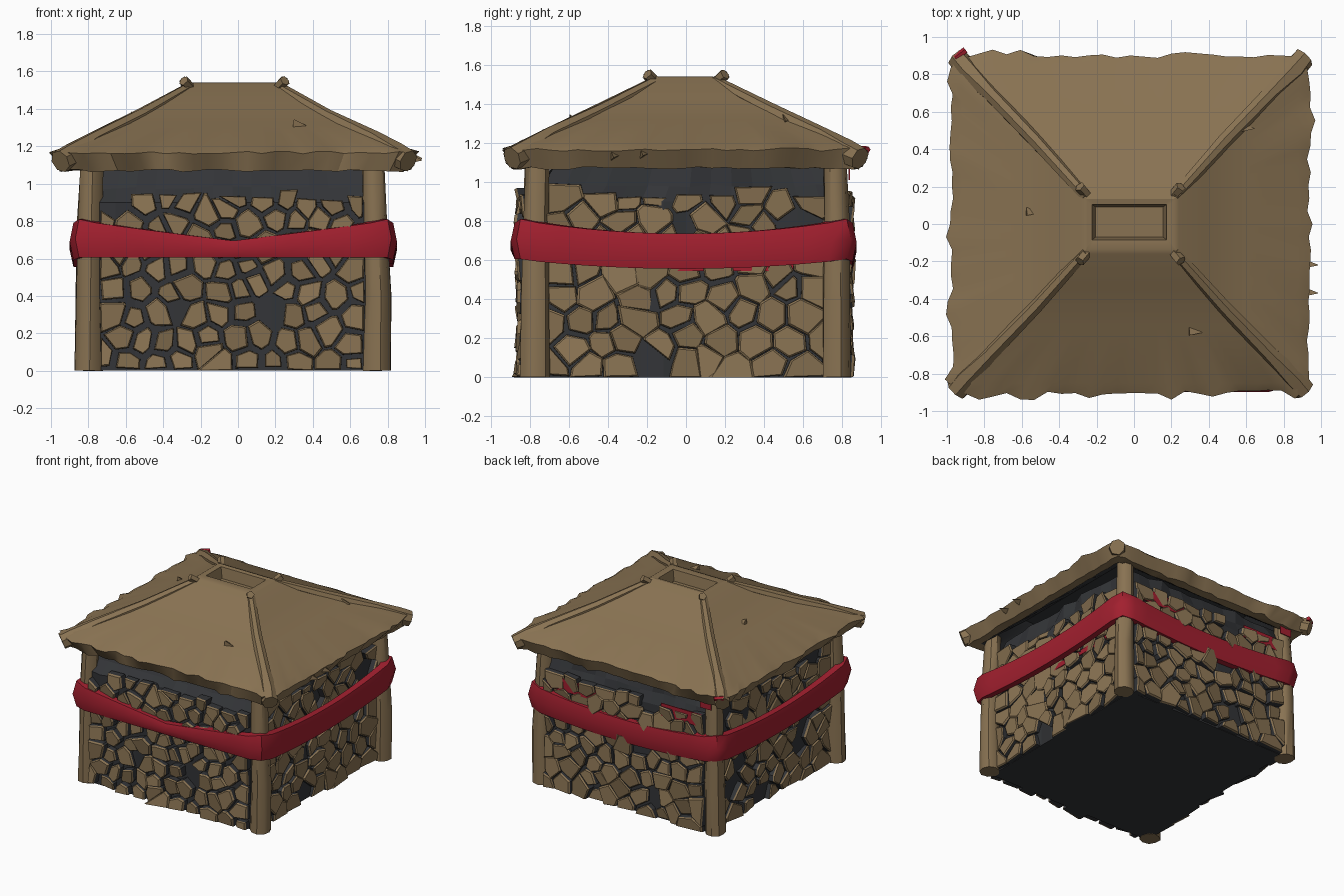
import bpy, bmesh, math, random
from mathutils import Vector, Matrix

random.seed(4)
cube = bpy.data.objects.get("Cube")
if cube:
    bpy.data.objects.remove(cube, do_unlink=True)


def material(name, rgb):
    m = bpy.data.materials.new(name)
    m.use_nodes = True
    m.diffuse_color = (*rgb, 1)
    m.node_tree.nodes["Principled BSDF"].inputs["Base Color"].default_value = (*rgb, 1)
    return m


BROWN = material("straw brown", (0.25, 0.17, 0.085))
DARK = material("dark charcoal", (0.033, 0.035, 0.039))
RED = material("cloth red", (0.36, 0.014, 0.028))


def finish(name, bm, mats, smooth=None):
    bmesh.ops.recalc_face_normals(bm, faces=bm.faces)
    mesh = bpy.data.meshes.new(name)
    bm.to_mesh(mesh)
    bm.free()
    for m in mats:
        mesh.materials.append(m)
    ob = bpy.data.objects.new(name, mesh)
    bpy.context.collection.objects.link(ob)
    if smooth:
        bpy.ops.object.select_all(action='DESELECT')
        ob.select_set(True)
        bpy.context.view_layer.objects.active = ob
        bpy.ops.object.shade_smooth_by_angle(angle=math.radians(smooth))
    return ob


def ring(cx, cy, hx, hy, z, n=14, jitter=0.0, zjit=0.0, trim=0.0):
    """Rectangular loop of points; z may be a function of side and position."""
    pts = []
    for side in range(4):
        for i in range(n):
            t = -1 + 2 * i / n
            u, v = [(t, -1), (1, t), (-t, 1), (-1, -t)][side]
            out = random.uniform(-jitter, jitter) if i else -trim
            if jitter and i and random.random() < 0.1:
                out += 0.03
            dx = out * u if abs(u) == 1 else 0
            dy = out * v if abs(v) == 1 else 0
            h = z(side, t) if callable(z) else z
            pts.append(Vector((cx + u * hx + dx, cy + v * hy + dy,
                               h + random.uniform(-zjit, zjit))))
    return pts


def loft(name, rings, mats, strip_mats, cap_first=None, cap_last=None, closed=False, smooth=None):
    bm = bmesh.new()
    loops = [[bm.verts.new(p) for p in r] for r in rings]
    pairs = list(zip(loops, loops[1:])) + ([(loops[-1], loops[0])] if closed else [])
    for (a, b), mi in zip(pairs, strip_mats):
        for i in range(len(a)):
            j = (i + 1) % len(a)
            bm.faces.new((a[i], a[j], b[j], b[i])).material_index = mi
    for cap, loop in ((cap_first, loops[0]), (cap_last, loops[-1])):
        if cap is not None:
            bm.faces.new(loop).material_index = cap
    return finish(name, bm, mats, smooth)


def pole(name, path, radii, sides=9, mat=BROWN):
    """Tapered, slightly uneven log along a path."""
    path = [Vector(p) for p in path]
    q = (path[-1] - path[0]).to_track_quat('Z', 'Y')
    rings = []
    for p, r in zip(path, radii):
        rings.append([p + q @ Vector((math.cos(a), math.sin(a), 0)) * r * random.uniform(0.93, 1.07)
                      for a in (2 * math.pi * k / sides for k in range(sides))])
    return loft(name, rings, [mat], [0] * (len(path) - 1), 0, 0, smooth=40)


# Dark core, heaped up to the roof
CX = -0.03
loft("dark_core", [ring(CX, 0, 0.73, 0.80, 0), ring(CX, 0, 0.73, 0.80, 0.90, jitter=0.01),
                   ring(CX, 0.02, 0.72, 0.75, 0.98, jitter=0.01, zjit=0.01),
                   ring(CX, 0.03, 0.70, 0.70, 1.085, jitter=0.01)],
     [DARK], [0, 0, 0], 0, 0)


def clip(poly, p, n):
    """Keep the part of a 2D polygon behind the line through p with normal n."""
    out = []
    for a, b in zip(poly, poly[1:] + poly[:1]):
        da, db = (a - p).dot(n), (b - p).dot(n)
        if da <= 0:
            out.append(a)
        if da * db < 0:
            out.append(a.lerp(b, da / (da - db)))
    return out


def stone_wall(name, half, cols, rows, frame, fill, depth, missing):
    """Irregular stones with dark flanks, from cells around jittered points."""
    w, h = 2 * half / cols, 0.97 / rows
    seeds = [Vector((-half + (c + 0.5 + 0.25 * (r % 2 * 2 - 1) + random.uniform(-.38, .38)) * w,
                     (r + 0.5 + random.uniform(-.4, .4)) * h))
             for c in range(cols) for r in range(rows)]
    bm = bmesh.new()
    for s in seeds:
        top = 0.97 + random.uniform(-0.05, 0.03)
        poly = [Vector(c) for c in ((-half, 0), (half, 0), (half, top), (-half, top))]
        for o in seeds:
            if o is not s and (o - s).length < 4 * max(w, h):
                poly = clip(poly, (s + o) / 2, o - s)
        if len(poly) < 3 or random.random() < missing:
            continue
        mid = sum(poly, Vector((0, 0))) / len(poly)
        size, d = fill * random.uniform(0.82, 1.12), depth * random.uniform(0.55, 1)
        tilt = Vector((random.uniform(-.2, .2), random.uniform(-.2, .2)))
        rough = [random.uniform(0.85, 1.1) for p in poly]
        loops = []
        for k, out in ((1, -0.01), (0.99, 0.75 * d), (0.88, d)):
            loop = []
            for p, g in zip(poly, rough):
                q = mid + (p - mid) * size * k * g
                lift = out + (tilt.dot(q - mid) if out > 0 else 0)
                loop.append(bm.verts.new(frame @ Vector((q.x, -lift, max(q.y, 0)))))
            loops.append(loop)
        for (a, b), mi in zip(zip(loops, loops[1:]), (1, 0)):
            for i in range(len(a)):
                j = (i + 1) % len(a)
                bm.faces.new((a[i], a[j], b[j], b[i])).material_index = mi
        bm.faces.new(loops[-1])
    finish(name, bm, [BROWN, DARK])


def facing(turn, x, y):
    return Matrix.Translation((x, y, 0)) @ Matrix.Rotation(math.radians(turn), 4, 'Z')


# Stone walls on the four sides
stone_wall("front_stones", 0.71, 11, 8, facing(0, CX, -0.80), 0.88, 0.07, 0.03)
stone_wall("back_stones", 0.71, 10, 8, facing(180, CX, 0.80), 0.97, 0.055, 0.05)
stone_wall("right_stones", 0.72, 9, 8, facing(-90, CX - 0.73, 0), 1.0, 0.05, 0.06)
stone_wall("left_stones", 0.72, 9, 8, facing(90, CX + 0.73, 0), 1.0, 0.05, 0.06)


# Scraps of red cloth showing between the stones and under the eaves
def scrap(name, centre, size):
    bm = bmesh.new()
    bmesh.ops.create_cube(bm, size=1, matrix=Matrix.Translation(centre) @ Matrix.Diagonal((*size, 1)))
    finish(name, bm, [RED])


scrap("back_cloth_scrap_left", (0.38, 0.832, 0.86), (0.56, 0.006, 0.1))
scrap("back_cloth_scrap_right", (-0.54, 0.832, 0.9), (0.36, 0.006, 0.1))
scrap("left_cloth_scrap", (CX + 0.76, 0.25, 0.565), (0.006, 0.6, 0.04))
scrap("eave_cloth_scrap", (-0.76, 0.835, 1.04), (0.1, 0.006, 0.06))
pole("corner_cloth_scrap", [(-0.955, 0.885, 1.165), (-0.9, 0.93, 1.165)], [0.022, 0.018], 5, RED)

# Corner posts
for sx, sy, label in ((-1, -1, "front_right"), (1, -1, "front_left"),
                      (-1, 1, "back_right"), (1, 1, "back_left")):
    x, y = CX + sx * 0.772, sy * 0.77
    pole(label + "_post", [(x, y, 0), (x + 0.005, y, 0.4), (x - sx * 0.01, y, 0.8),
                           (x - sx * 0.02, y - sy * 0.01, 1.16)], [0.076, 0.072, 0.066, 0.06])


# Red cloth band, sagging between the posts
def band_top(side, t):
    return 0.81 - (0.115 * (1 - abs(t)) ** 0.9 if side == 0 else 0.075 * (1 - t * t))


def band_low(side, t):
    return 0.605 - (0.0 if side == 0 else 0.05 * (1 - t * t))


def band_mid(side, t):
    return (band_top(side, t) + band_low(side, t)) / 2


bx, by = 0.855, 0.865
loft("red_band", [ring(-0.025, -0.012, bx, by, band_low, trim=0.03),
                  ring(-0.025, -0.012, bx + 0.02, by + 0.02, band_mid, trim=0.03),
                  ring(-0.025, -0.012, bx, by, band_top, trim=0.03),
                  ring(-0.025, -0.012, bx - 0.05, by - 0.05, band_top, trim=0.03),
                  ring(-0.025, -0.012, bx - 0.05, by - 0.05, band_low, trim=0.03)],
     [RED], [0] * 5, closed=True, smooth=50)

# Hipped roof with dark underside, ragged eaves and a recessed top
RX, N = -0.02, 26
loft("roof", [ring(RX, 0, 0.6, 0.55, 1.25, N),
              ring(RX, 0, 0.83, 0.79, 1.075, N, zjit=0.005),
              ring(RX, 0, 0.90, 0.86, 1.07, N, jitter=0.005, zjit=0.008),
              ring(RX, 0, 0.955, 0.90, 1.165, N, jitter=0.012, zjit=0.008, trim=0.02),
              ring(RX, 0, 0.90, 0.85, 1.198, N),
              ring(RX, 0, 0.61, 0.555, 1.32, N),
              ring(RX, 0, 0.40, 0.335, 1.43, N),
              ring(RX, 0, 0.26, 0.16, 1.53, N),
              ring(RX, 0, 0.235, 0.135, 1.54, N),
              ring(RX - 0.005, 0.01, 0.20, 0.095, 1.535, N),
              ring(RX - 0.005, 0.01, 0.18, 0.08, 1.45, N)],
     [BROWN, DARK], [1] + [0] * 9, 1, 0, smooth=30)

# Hip logs with thick drooping ends and upturned tips around the opening
for sx in (-1, 1):
    for sy in (-1, 1):
        label = ("front" if sy < 0 else "back") + ("_left" if sx > 0 else "_right")
        pole(label + "_hip_log",
             [(RX + sx * 0.93, sy * 0.89, 1.12), (RX + sx * 0.87, sy * 0.82, 1.15),
              (RX + sx * 0.75, sy * 0.70, 1.235), (RX + sx * 0.5, sy * 0.44, 1.36),
              (RX + sx * 0.235, sy * 0.145, 1.515)], [0.06, 0.065, 0.045, 0.04, 0.03], 7)
        pole(label + "_hip_tip",
             [(RX + sx * 0.21, sy * 0.13, 1.49), (RX + sx * 0.27, sy * 0.2, 1.55)], [0.025, 0.03], 5)

# Loose splinters of thatch
for i, (x, y, z) in enumerate(((0.95, -0.22, 1.14), (0.95, -0.37, 1.13), (0.61, 0.51, 1.315),
                               (0.33, -0.58, 1.315), (-0.54, 0.06, 1.355))):
    bm = bmesh.new()
    bmesh.ops.create_cone(bm, segments=3, radius1=0.03, radius2=0.002, depth=0.07, cap_ends=True,
                          matrix=Matrix.Translation((x, y, z)) @ Matrix.Rotation(1.7, 4, 'Y'))
    finish(f"splinter_{i + 1}", bm, [BROWN])
